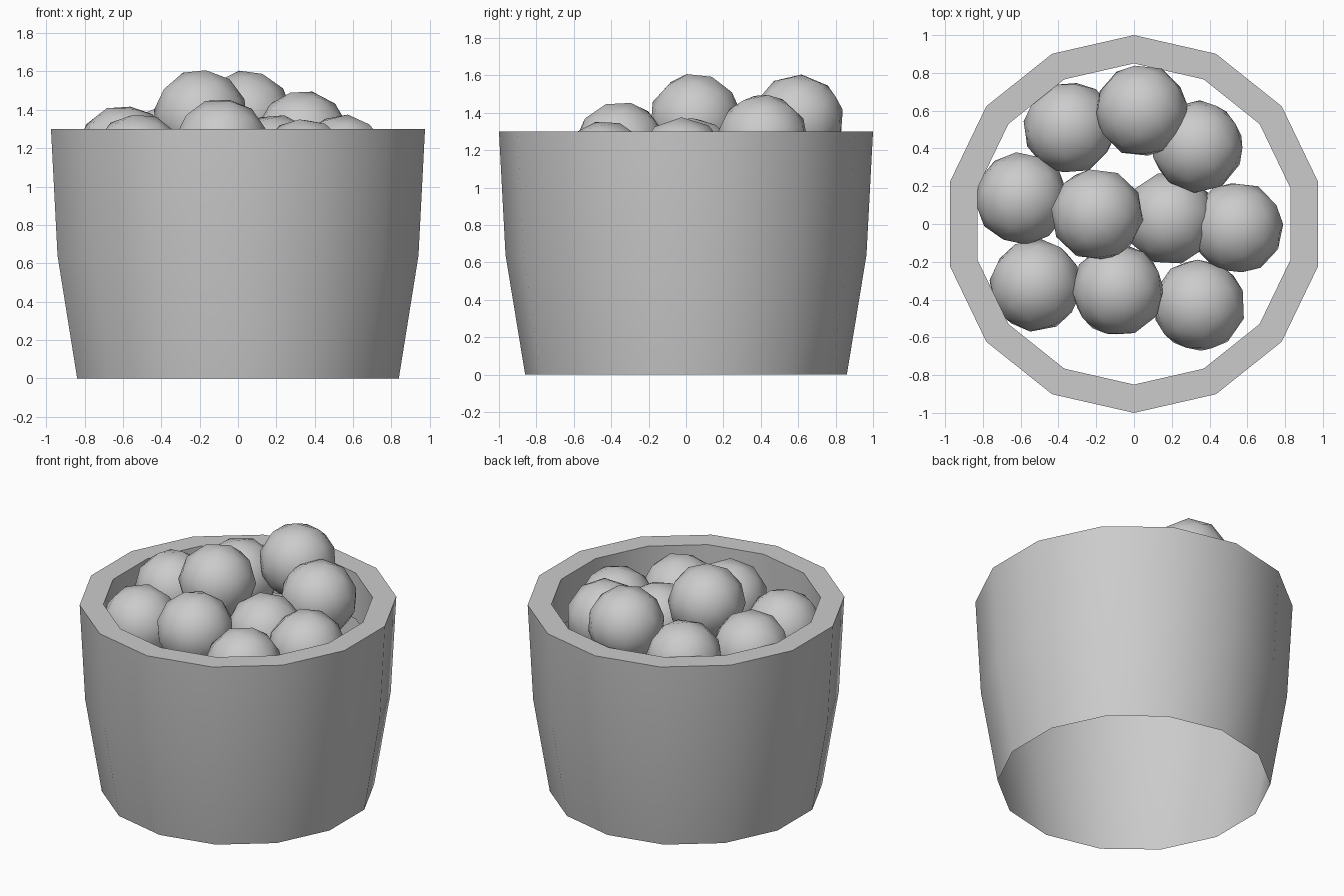
import bpy, bmesh, math, random

if "Cube" in bpy.data.objects:
    bpy.data.objects.remove(bpy.data.objects["Cube"])

random.seed(4)
SIDES = 14


def add_mesh(name, bm, angle):
    mesh = bpy.data.meshes.new(name)
    bm.to_mesh(mesh)
    bm.free()
    obj = bpy.data.objects.new(name, mesh)
    bpy.context.collection.objects.link(obj)
    bpy.ops.object.select_all(action='DESELECT')
    obj.select_set(True)
    bpy.context.view_layer.objects.active = obj
    bpy.ops.object.shade_smooth_by_angle(angle=math.radians(angle))
    return obj


# Bucket: open-bottomed shell with a thick rim and a short inner lip
profile = [(0.86, 0), (0.965, 0.64), (1.0, 1.3), (0.85, 1.3), (0.85, 0.98)]
bm = bmesh.new()
rings = []
for r, z in profile:
    ring = []
    for i in range(SIDES):
        a = math.pi / 2 + math.tau * i / SIDES
        ring.append(bm.verts.new((r * math.cos(a), r * math.sin(a), z)))
    rings.append(ring)
for low, high in zip(rings, rings[1:]):
    for i in range(SIDES):
        j = (i + 1) % SIDES
        bm.faces.new((low[i], low[j], high[j], high[i]))
add_mesh("bucket", bm, 40)

# Balls heaped in the bucket
centres = [
    (-0.34, 0.51, 1.19), (0.04, 0.60, 1.36), (0.335, 0.41, 1.255),
    (-0.595, 0.135, 1.18), (-0.195, 0.05, 1.365), (0.19, 0.03, 1.13),
    (0.545, -0.02, 1.13), (-0.52, -0.325, 1.135), (-0.085, -0.35, 1.215),
    (0.345, -0.43, 1.11),
]
for n, centre in enumerate(centres, 1):
    bm = bmesh.new()
    bmesh.ops.create_icosphere(bm, subdivisions=2, radius=0.247)
    ball = add_mesh(f"ball_{n}", bm, 60)
    ball.location = centre
    ball.rotation_euler = [random.uniform(0, math.tau) for _ in range(3)]
